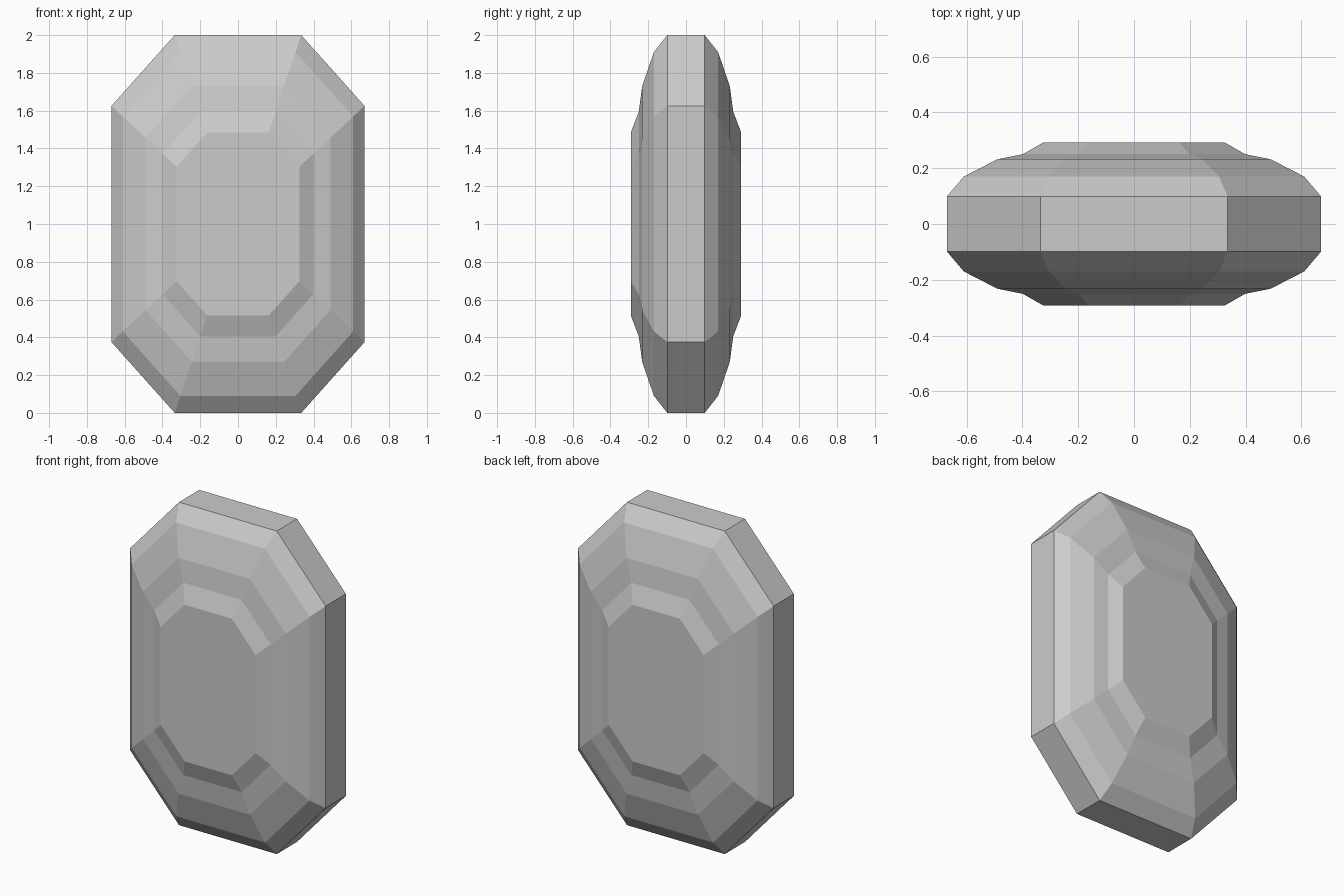
import bpy, bmesh

if "Cube" in bpy.data.objects:
    bpy.data.objects.remove(bpy.data.objects["Cube"])

# Octagonal outline (half sizes) and stepped profile: (scale, y depth)
W, H, CX, CZ = 0.67, 1.0, 0.335, 0.625
outline = [(W, -CZ), (W, CZ), (CX, H), (-CX, H),
           (-W, CZ), (-W, -CZ), (-CX, -H), (CX, -H)]
half_profile = [(0.485, 0.292), (0.595, 0.25), (0.73, 0.232),
                (0.91, 0.17), (1.0, 0.099)]
profile = [(s, -y) for s, y in half_profile] + half_profile[::-1]

# Faceted gem: loft the rings from front to back, then cap both tables
bm = bmesh.new()
rings = [[bm.verts.new((x * s, y, z * s + H)) for x, z in outline]
         for s, y in profile]
n = len(outline)
for a, b in zip(rings, rings[1:]):
    for i in range(n):
        j = (i + 1) % n
        bm.faces.new((a[i], a[j], b[j], b[i]))
bm.faces.new(rings[0])
bm.faces.new(rings[-1])
bmesh.ops.recalc_face_normals(bm, faces=bm.faces)

mesh = bpy.data.meshes.new("cut_gem")
bm.to_mesh(mesh)
bm.free()
gem = bpy.data.objects.new("cut_gem", mesh)
bpy.context.collection.objects.link(gem)
